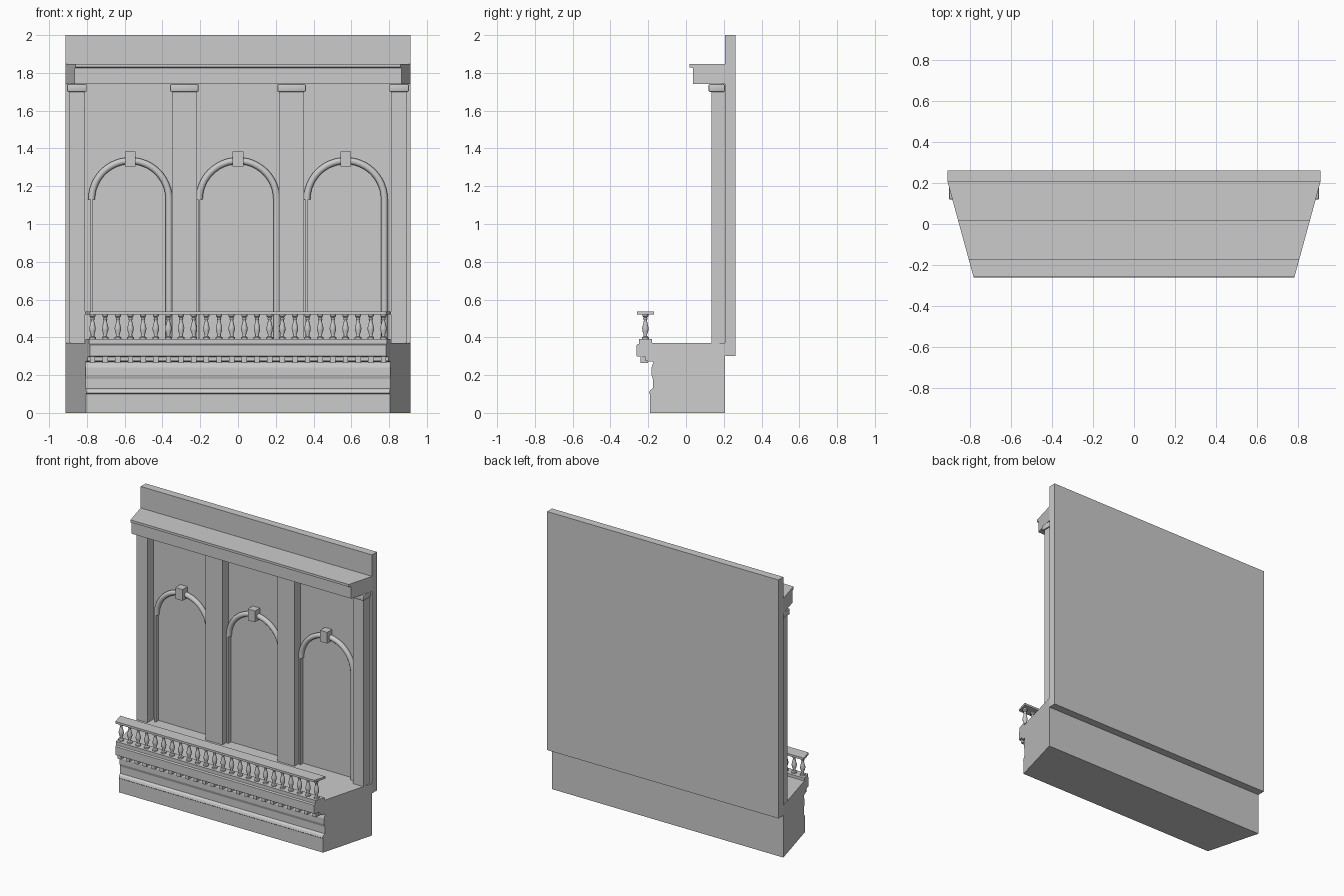
import bpy, bmesh, math

cube = bpy.data.objects.get("Cube")
if cube:
    bpy.data.objects.remove(cube)

stone = bpy.data.materials.new("pale_grey_stone")
stone.use_nodes = True
GREY = (0.6, 0.6, 0.6, 1)
stone.diffuse_color = GREY
stone.node_tree.nodes["Principled BSDF"].inputs["Base Color"].default_value = GREY

WALL = 0.206          # front plane of the wall
HALF = 0.912          # half width of the wall


def finish(bm, name, smooth=False):
    bmesh.ops.recalc_face_normals(bm, faces=bm.faces)
    mesh = bpy.data.meshes.new(name)
    bm.to_mesh(mesh)
    bm.free()
    mesh.materials.append(stone)
    ob = bpy.data.objects.new(name, mesh)
    bpy.context.collection.objects.link(ob)
    if smooth:
        bpy.ops.object.select_all(action='DESELECT')
        ob.select_set(True)
        bpy.context.view_layer.objects.active = ob
        bpy.ops.object.shade_smooth_by_angle(angle=math.radians(40))
    return ob


def box(name, x0, x1, y0, y1, z0, z1, bevel=0):
    bm = bmesh.new()
    bmesh.ops.create_cube(bm, size=1)
    for v in bm.verts:
        v.co = ((x0 + x1) / 2 + v.co.x * (x1 - x0),
                (y0 + y1) / 2 + v.co.y * (y1 - y0),
                (z0 + z1) / 2 + v.co.z * (z1 - z0))
    if bevel:
        bmesh.ops.bevel(bm, geom=bm.edges[:], offset=bevel, segments=2,
                        profile=0.5, affect='EDGES')
    return finish(bm, name, bevel > 0)


def half_width(y):
    return HALF - 0.273 * (WALL - y)


def tapered_molding(name, profile):
    """Side profile (y, z) run across the width, narrowing to the front."""
    bm = bmesh.new()
    ends = [[bm.verts.new((s * half_width(y), y, z)) for y, z in profile]
            for s in (-1, 1)]
    for ring in ends:
        bm.faces.new(ring)
    n = len(profile)
    for i in range(n):
        j = (i + 1) % n
        bm.faces.new((ends[0][i], ends[0][j], ends[1][j], ends[1][i]))
    return finish(bm, name)


def lathe(name, profile, x, y, sides=12):
    bm = bmesh.new()
    rings = [[bm.verts.new((x + r * math.cos(math.tau * k / sides),
                            y + r * math.sin(math.tau * k / sides), z))
              for k in range(sides)] for r, z in profile]
    for a, b in zip(rings, rings[1:]):
        for k in range(sides):
            m = (k + 1) % sides
            bm.faces.new((a[k], a[m], b[m], b[k]))
    bm.faces.new(rings[0])
    bm.faces.new(rings[-1])
    return finish(bm, name, True)


def arch_tube(name, cx, spring, radius, thick, y, foot, steps=24, sides=12):
    """Round moulding over the arch, running down to the floor on the right."""
    path = [(cx + radius, foot, 0)]
    path += [(cx + radius * math.cos(math.pi * i / steps),
              spring + radius * math.sin(math.pi * i / steps),
              math.pi * i / steps) for i in range(steps + 1)]
    bm = bmesh.new()
    rings = []
    for px, pz, a in path:
        ring = []
        for k in range(sides):
            t = math.tau * k / sides
            out = thick * math.cos(t)
            ring.append(bm.verts.new((px + out * math.cos(a),
                                      y + thick * math.sin(t),
                                      pz + out * math.sin(a))))
        rings.append(ring)
    for a, b in zip(rings, rings[1:]):
        for k in range(sides):
            m = (k + 1) % sides
            bm.faces.new((a[k], a[m], b[m], b[k]))
    bm.faces.new(rings[0])
    bm.faces.new(rings[-1])
    return finish(bm, name, True)


# Wall, plinth, cornice and hand rail
box("back_wall", -HALF, HALF, WALL, 0.262, 0.30, 2.0)
tapered_molding("base", [
    (WALL, 0), (-0.19, 0), (-0.19, 0.10), (-0.196, 0.105), (-0.19, 0.12),
    (-0.176, 0.13), (-0.176, 0.18), (-0.182, 0.20), (-0.182, 0.24),
    (-0.172, 0.27), (-0.215, 0.275), (-0.215, 0.295), (-0.262, 0.30), (-0.262, 0.36),
    (-0.25, 0.365), (-0.25, 0.39), (-0.18, 0.39), (-0.18, 0.37), (WALL, 0.37)])
tapered_molding("cornice", [
    (WALL, 1.74), (0.038, 1.74), (0.038, 1.825), (0.018, 1.83),
    (0.018, 1.847), (WALL, 1.847)])
tapered_molding("hand_rail", [
    (-0.26, 0.522), (-0.26, 0.537), (-0.17, 0.537), (-0.17, 0.522)])

# Balusters and dentils in matching rows
BALUSTER = [(0.018, 0.39), (0.018, 0.40), (0.010, 0.405), (0.009, 0.415),
            (0.016, 0.435), (0.017, 0.45), (0.011, 0.475), (0.008, 0.49),
            (0.012, 0.498), (0.009, 0.505), (0.016, 0.512), (0.016, 0.522)]
COUNT = 24
for i in range(COUNT):
    x = -0.77 + 1.54 * i / (COUNT - 1)
    lathe(f"baluster_{i + 1}", BALUSTER, x, -0.215)
    box(f"dentil_{i + 1}", x - 0.014, x + 0.014, -0.24, -0.20, 0.265, 0.30)

# Pilasters with soft-edged capitals
for name, cx, half in (("right_end", -0.853, 0.043), ("right_inner", -0.284, 0.066),
                       ("left_inner", 0.284, 0.066), ("left_end", 0.853, 0.043)):
    box(name + "_pilaster", cx - half, cx + half, 0.136, WALL, 0.37, 1.71)
    box(name + "_capital", cx - half - 0.009, cx + half + 0.009,
        0.12, WALL, 1.70, 1.74, 0.006)

# Three arches, each with a keystone and a thin strip for the other leg
for name, cx in (("right", -0.57), ("middle", 0), ("left", 0.57)):
    arch_tube(name + "_arch", cx, 1.13, 0.205, 0.018, 0.19, 0.37)
    box(name + "_arch_strip", cx - 0.212, cx - 0.200, 0.175, WALL, 0.37, 1.13)
    box(name + "_keystone", cx - 0.028, cx + 0.028, 0.15, WALL, 1.305, 1.385)
